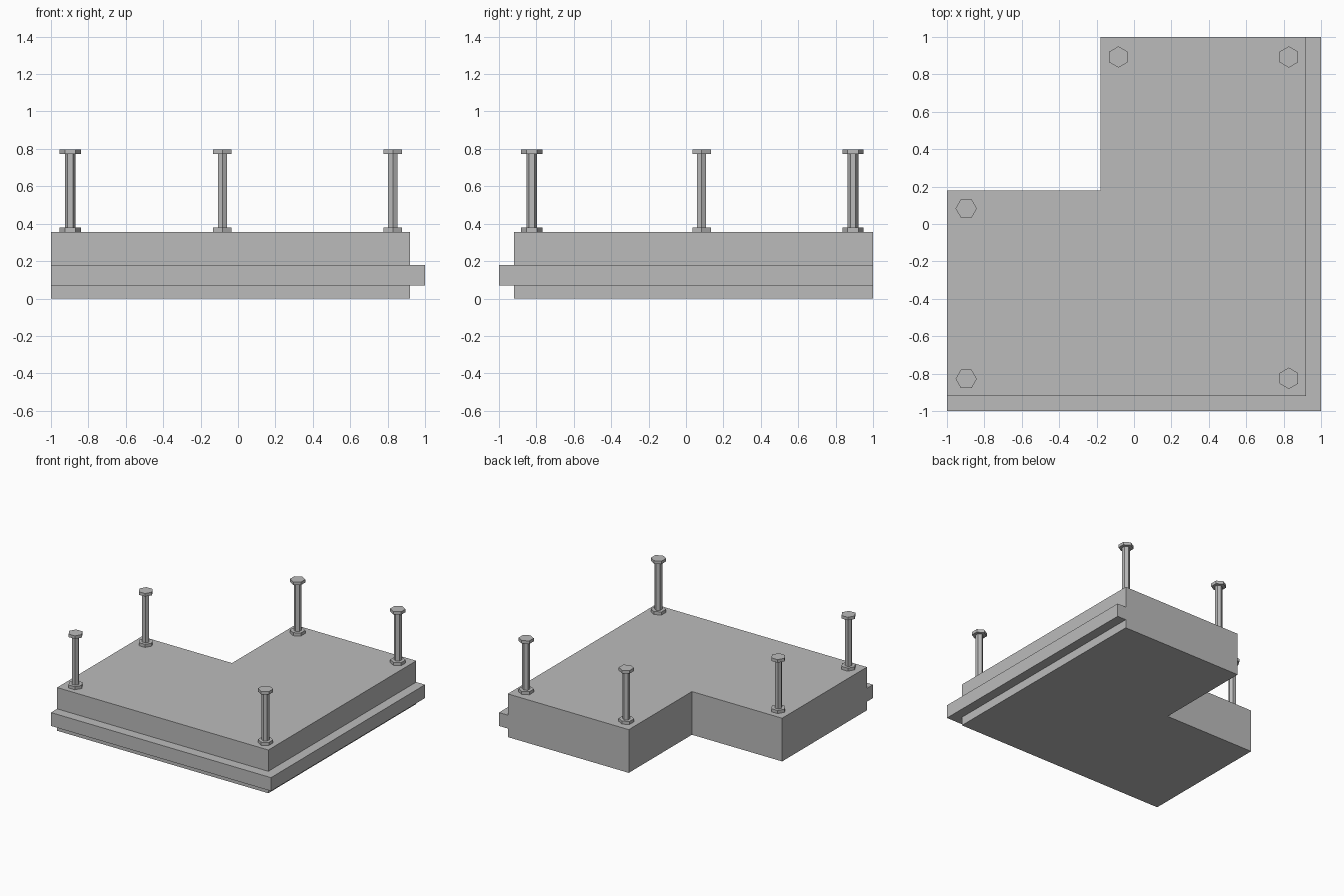
import bpy, bmesh, math

if "Cube" in bpy.data.objects:
    bpy.data.objects.remove(bpy.data.objects["Cube"])

grey = bpy.data.materials.new("plain_grey")
grey.use_nodes = True
grey.diffuse_color = (0.5, 0.5, 0.5, 1)
bsdf = next(n for n in grey.node_tree.nodes if n.type == 'BSDF_PRINCIPLED')
bsdf.inputs["Base Color"].default_value = grey.diffuse_color


def finish(bm, name):
    bmesh.ops.recalc_face_normals(bm, faces=bm.faces)
    mesh = bpy.data.meshes.new(name)
    bm.to_mesh(mesh)
    bm.free()
    mesh.materials.append(grey)
    obj = bpy.data.objects.new(name, mesh)
    bpy.context.collection.objects.link(obj)
    return obj


def loft(name, rings):
    """Join successive outlines with side faces and cap both ends."""
    bm = bmesh.new()
    loops = [[bm.verts.new(p) for p in ring] for ring in rings]
    for low, high in zip(loops, loops[1:]):
        n = len(low)
        for i in range(n):
            j = (i + 1) % n
            face = bm.faces.new((low[i], low[j], high[j], high[i]))
            if face.calc_area() < 1e-6:
                bm.faces.remove(face)
    bm.faces.new(loops[0])
    bm.faces.new(loops[-1])
    bmesh.ops.remove_doubles(bm, verts=bm.verts, dist=1e-5)
    return finish(bm, name)


# L-shaped panel with a tongue along its front and left edges
def l_outline(edge, z):
    return [(x, y, z) for x, y in ((-1, -edge), (edge, -edge), (edge, 1),
                                   (-0.18, 1), (-0.18, 0.18), (-1, 0.18))]


BODY, TONGUE = 0.92, 1.0
loft("corner_panel", [l_outline(e, z) for e, z in (
    (BODY, 0), (BODY, 0.07), (TONGUE, 0.07),
    (TONGUE, 0.18), (BODY, 0.18), (BODY, 0.355))])


# Hexagonal bolts: nut, rod and head in one stepped loft
def hexagon(radius, z, turn):
    return [(radius * math.cos(turn + i * math.pi / 3),
             radius * math.sin(turn + i * math.pi / 3), z) for i in range(6)]


def bolt(name, x, y, turn):
    steps = ((0.057, 0.355), (0.057, 0.38), (0.029, 0.38),
             (0.029, 0.773), (0.057, 0.773), (0.057, 0.798))
    obj = loft(name, [hexagon(r, z, turn) for r, z in steps])
    obj.location = (x, y, 0)


ACROSS = math.pi / 6
bolt("bolt_front_right", -0.897, -0.828, 0)
bolt("bolt_notch_right", -0.897, 0.083, 0)
bolt("bolt_notch_back", -0.083, 0.893, ACROSS)
bolt("bolt_back_left", 0.828, 0.893, ACROSS)
bolt("bolt_front_left", 0.828, -0.825, ACROSS)
